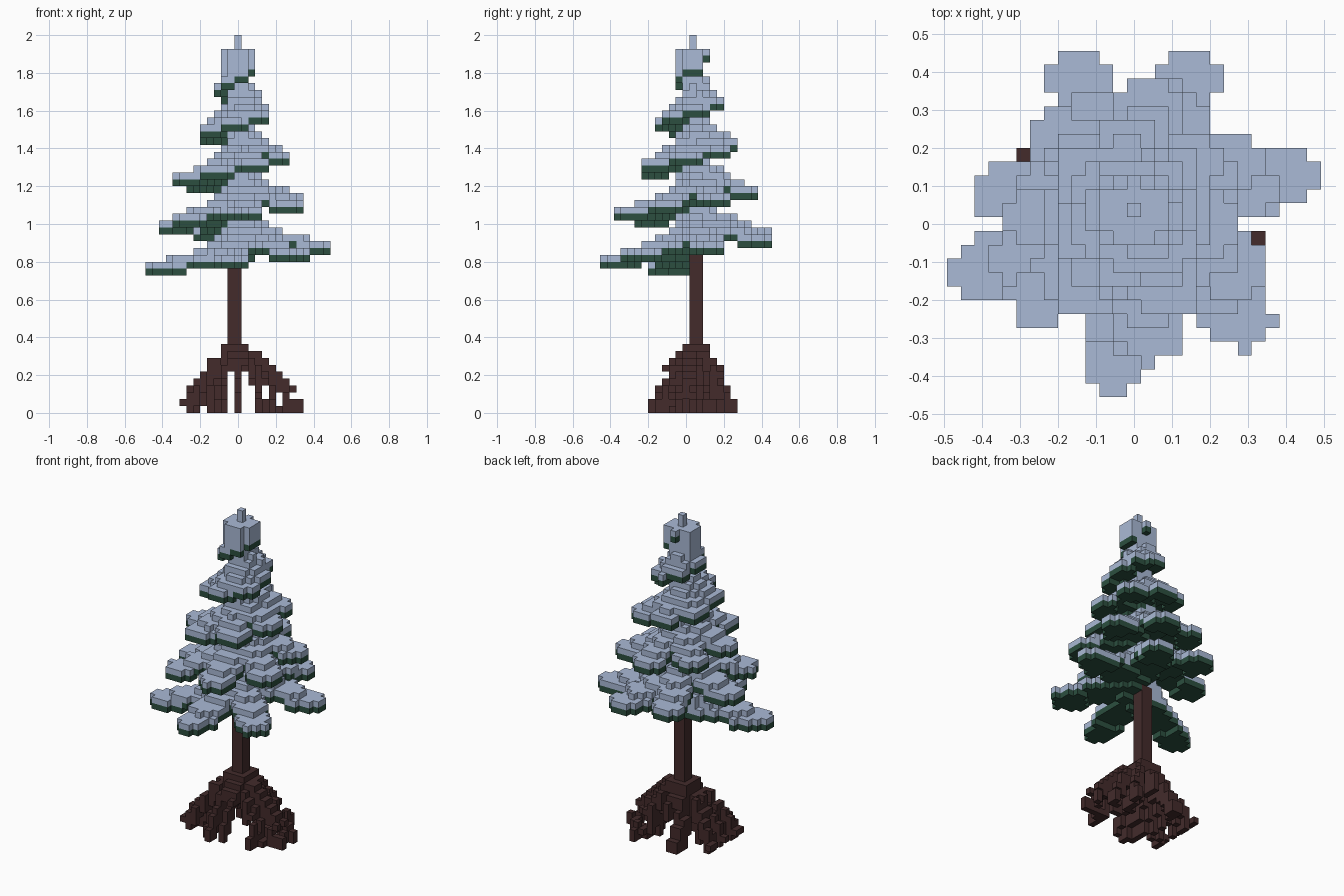
import bpy
import math
import random
from mathutils import Vector

random.seed(4)
if "Cube" in bpy.data.objects:
    bpy.data.objects.remove(bpy.data.objects["Cube"], do_unlink=True)

V = 2 / 55            # edge of one block
CX, CY = 0, 1         # tree axis in block coordinates
TOP = 52              # highest block of the crown below the spike


def material(name, rgb):
    m = bpy.data.materials.new(name)
    m.use_nodes = True
    m.diffuse_color = (*rgb, 1)
    m.node_tree.nodes["Principled BSDF"].inputs["Base Color"].default_value = (*rgb, 1)
    return m


snow_mat = material("snow blue", (0.40, 0.49, 0.67))
needle_mat = material("needle green", (0.025, 0.078, 0.05))
bark_mat = material("dark bark", (0.056, 0.024, 0.024))


def disc(radius):
    n = math.ceil(radius)
    return [(x, y) for x in range(-n, n + 1) for y in range(-n, n + 1)
            if math.hypot(x, y) <= radius]


def paddle(angle, length, radius, flare):
    """Flat strip of blocks pointing outward, wider at the root, round at the tip."""
    c, s = math.cos(angle), math.sin(angle)
    n = math.ceil(length) + 1
    for x in range(-n, n + 1):
        for y in range(-n, n + 1):
            along, across = x * c + y * s, y * c - x * s
            past = max(0, along - max(0, length - radius))
            if along > 0.4 and math.hypot(past, across) <= radius + flare * (not past):
                yield x, y, along


# Trunk
trunk = {(x, y, k) for x in (-1, 0) for y in (1, 2) for k in range(8, 24)}

# Branches climb one block per step in a spiral, getting shorter
needles, snow = set(), set()
low_angles = [201, 262, 315, 13, 67, 113, 172, 222, 278, 331, 27, 82, 136]
low_lengths = [14.1, 13.3, 13.5, 13.6, 12.5, 12.4, 11.6, 11.4, 11.2, 10.7, 10.2, 10, 9.8]
for n in range(32):
    if n < len(low_angles):
        angle, length = low_angles[n], low_lengths[n]
    else:
        angle, length = 167 + 54 * (n - 6), max(2.1, 11.7 - 0.43 * (n - 7))
    angle = math.radians(angle)
    base = 20 + n
    radius = 2.12
    for x, y, along in paddle(angle, length, radius, 0.25):
        inner = along < 0.62 * length
        needles.add((CX + x, CY + y, base + inner))
        snow.add((CX + x, CY + y, base + 1 + inner))
    # Smaller snow pads piled toward the trunk
    for level, part in enumerate((0.77, 0.52, 0.32, 0.24), 2):
        reach = length * part
        for x, y, along in paddle(angle, reach, min(radius, 0.5 + 0.6 * reach), 0.2):
            snow.add((CX + x, CY + y, base + level))

# Core, cap and spike
snow |= {(CX + x, CY + y, k) for x, y in disc(1.5) for k in range(23, TOP + 1)}
snow |= {(CX + x, CY + y, k) for x, y in disc(2.3) for k in range(49, TOP + 1)
         if y < 2}
snow = {c for c in snow if c[2] <= TOP}
snow |= {(CX, CY, TOP + 1), (CX, CY, TOP + 2)}
snow -= trunk
needles = {c for c in needles if c[2] <= TOP} - snow - trunk
# Overhanging blocks are bare needles below
crown = snow | needles | trunk
overhang = {(x, y, k) for x, y, k in snow if (x, y, k - 1) not in crown}
needles |= overhang
snow -= overhang

# Stilt roots slope outward and drop to the ground
roots = {(x, CY + y, k) for x in range(-2, 2) for y in range(-1, 3) for k in (8, 9)}
count = 34
for n in range(count):
    angle = 2 * math.pi * (n + random.uniform(-0.3, 0.3)) * 5 / count + 0.22
    reach = (1.0, 0.72, 0.86, 0.5)[n % 4]
    rx, ry = 9.2 * reach, 7.2 * reach
    last = 8
    for step in range(2, 21):
        t = step / 20
        x = round(rx * t * math.cos(angle))
        y = round(ry * t * math.sin(angle))
        h = round(8.6 * (1 - t ** 1.6))
        low = 0 if step == 20 else max(0, h - 1)
        for k in range(low, max(h, min(last, h + 1)) + 1):
            roots.add((CX + x, CY + y, k))
        last = h

# Open gaps between the roots: column -> lowest and highest empty block
gaps = {-8: (0, 0), -1: (0, 5), 1: (0, 5), 2: (0, 3), 4: (2, 3), 6: (1, 2), 8: (2, 2)}
roots = {c for c in roots
         if c[0] not in gaps or not gaps[c[0]][0] <= c[2] <= gaps[c[0]][1]} - trunk

solid = trunk | roots | needles | snow
SIDES = [Vector(d) for d in ((1, 0, 0), (-1, 0, 0), (0, 1, 0),
                             (0, -1, 0), (0, 0, 1), (0, 0, -1))]


def block_object(name, cells, mat):
    """Mesh of the exposed block faces only."""
    verts, index, faces = [], {}, []
    for cell in sorted(cells):
        centre = Vector(cell) + Vector((0, 0, 0.5))
        for d in SIDES:
            if tuple(int(a) for a in Vector(cell) + d) in solid:
                continue
            u = Vector((d.y, d.z, d.x))
            w = d.cross(u)
            face = []
            for a, b in ((-1, -1), (1, -1), (1, 1), (-1, 1)):
                p = tuple((centre + (d + u * a + w * b) / 2) * V)
                key = tuple(round(q, 4) for q in p)
                if key not in index:
                    index[key] = len(verts)
                    verts.append(p)
                face.append(index[key])
            faces.append(face)
    mesh = bpy.data.meshes.new(name)
    mesh.from_pydata(verts, [], faces)
    mesh.materials.append(mat)
    mesh.update()
    bpy.context.collection.objects.link(bpy.data.objects.new(name, mesh))


block_object("trunk", trunk, bark_mat)
block_object("roots", roots, bark_mat)
block_object("needle_undersides", needles, needle_mat)
block_object("snow_cover", snow, snow_mat)
